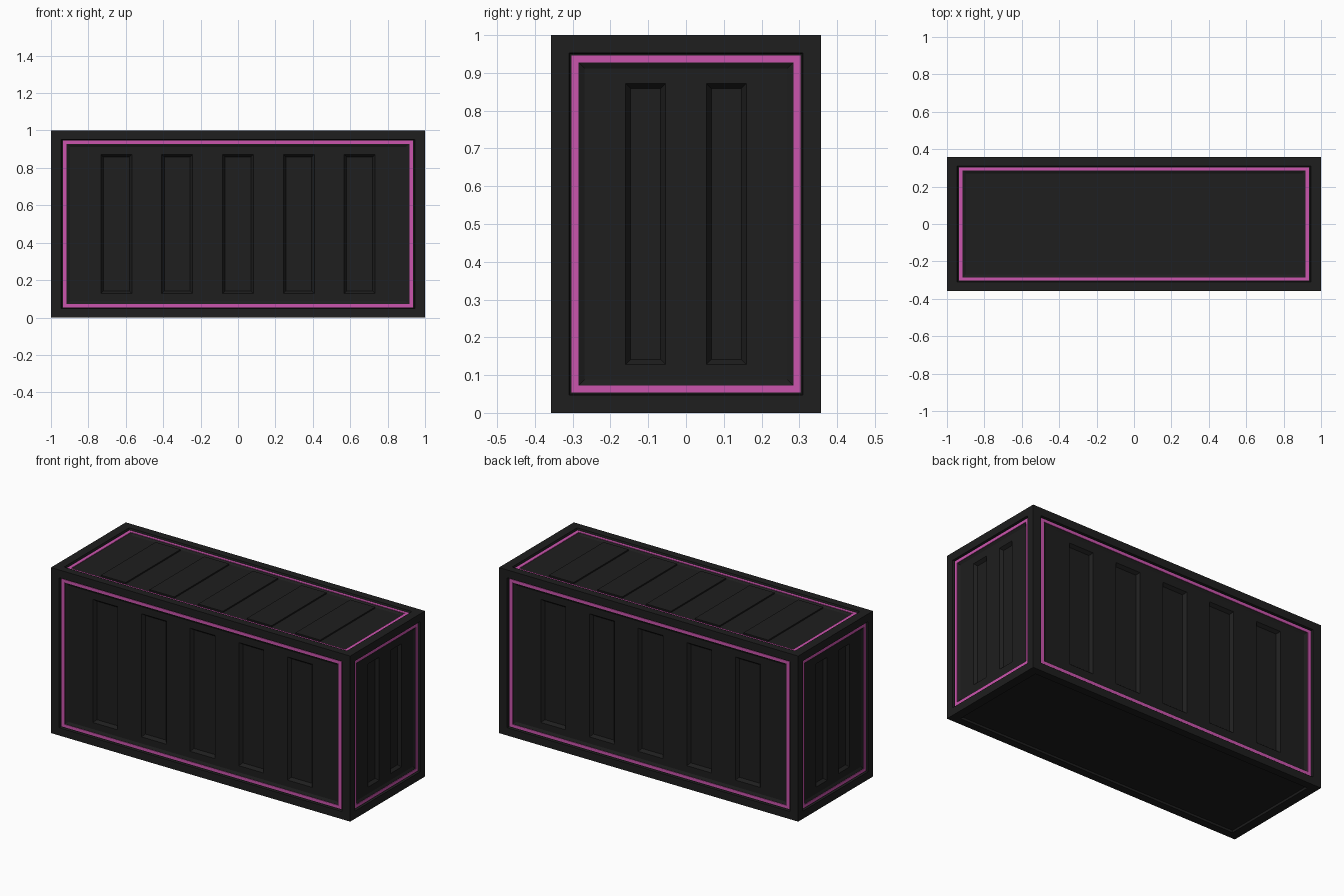
import bpy, bmesh
from mathutils import Vector

if "Cube" in bpy.data.objects:
    bpy.data.objects.remove(bpy.data.objects["Cube"])

HALF = Vector((1.0, 0.357, 0.5))
CENTRE = Vector((0, 0, 0.5))
X, Y, Z = Vector((1, 0, 0)), Vector((0, 1, 0)), Vector((0, 0, 1))


def material(name, rgb):
    m = bpy.data.materials.new(name)
    m.diffuse_color = (*rgb, 1)
    m.use_nodes = True
    m.node_tree.nodes["Principled BSDF"].inputs["Base Color"].default_value = m.diffuse_color
    return m


dark = material("dark_metal", (0.013, 0.013, 0.013))
pink = material("pink_trim", (0.60, 0.09, 0.42))


class Side:
    """One wall of the box, with local u, v coordinates and depth inward."""

    def __init__(self, u, v):
        self.u, self.v, self.n = u, v, u.cross(v)
        self.hu = abs(u.dot(HALF))
        self.hv = abs(v.dot(HALF))
        self.hn = sum(abs(self.n[i]) * HALF[i] for i in range(3))
        self.ku = 1.17 if abs(u.x) > 0.5 else 1.0

    def point(self, u, v, d):
        return CENTRE + self.u * u + self.v * v + self.n * (self.hn - d)

    def half(self, inset):
        return self.hu - inset * self.ku, self.hv - inset


def quad(bm, pts):
    bm.faces.new([bm.verts.new(p) for p in pts])


def rect(side, u0, u1, v0, v1, d):
    return [side.point(*p, d) for p in ((u0, v0), (u1, v0), (u1, v1), (u0, v1))]


def bridge(bm, outer, inner):
    for i in range(4):
        j = (i + 1) % 4
        quad(bm, (outer[i], outer[j], inner[j], inner[i]))


def inset_rect(side, inset, d):
    a, b = side.half(inset)
    return rect(side, -a, a, -b, b, d)


def rings(bm, side, profile):
    loops = [inset_rect(side, i, d) for i, d in profile]
    for a, b in zip(loops, loops[1:]):
        bridge(bm, a, b)


def finish(bm, name, mat):
    bmesh.ops.remove_doubles(bm, verts=bm.verts, dist=1e-5)
    me = bpy.data.meshes.new(name)
    bm.to_mesh(me)
    bm.free()
    me.materials.append(mat)
    bpy.context.collection.objects.link(bpy.data.objects.new(name, me))


def wall(bm, side, centres, half_w, half_h, slope, depth):
    # Frame border stepping down to the panel
    rings(bm, side, [(0, 0), (0.047, 0), (0.050, 0.012), (0.074, 0.012), (0.088, 0.019)])
    a, b = side.half(0.088)
    d = 0.019
    us = [-a] + [c + s * half_w for c in centres for s in (-1, 1)] + [a]
    vs = [-b, -half_h, half_h, b]
    # Panel cells, every odd middle cell is a pressed channel or rib
    for i in range(len(us) - 1):
        for j in range(3):
            u0, u1, v0, v1 = us[i], us[i + 1], vs[j], vs[j + 1]
            cell = rect(side, u0, u1, v0, v1, d)
            if j == 1 and i % 2 == 1:
                low = rect(side, u0 + slope, u1 - slope, v0 + slope, v1 - slope, d + depth)
                bridge(bm, cell, low)
                quad(bm, low)
            else:
                quad(bm, cell)


five = [0.325 * i for i in range(-2, 3)]
two = [-0.107, 0.107]
front, back = Side(X, Z), Side(-X, Z)
right, left = Side(Y, Z), Side(-Y, Z)
top, bottom = Side(X, Y), Side(X, -Y)

# Container body
bm = bmesh.new()
for s in (front, back):
    wall(bm, s, five, 0.083, 0.372, 0.014, 0.018)
for s in (right, left):
    wall(bm, s, two, 0.053, 0.372, 0.013, 0.018)
wall(bm, top, five, 0.083, 0.262, 0.0, -0.008)
rings(bm, bottom, [(0, 0), (0.047, 0), (0.050, 0.012)])
quad(bm, inset_rect(bottom, 0.050, 0.012))
finish(bm, "container_body", dark)

# Pink trim strips
for name, s in (("front", front), ("back", back), ("right", right), ("left", left), ("top", top)):
    bm = bmesh.new()
    rings(bm, s, [(0.054, 0.012), (0.054, 0.009), (0.072, 0.009), (0.072, 0.012)])
    finish(bm, name + "_trim_strip", pink)
